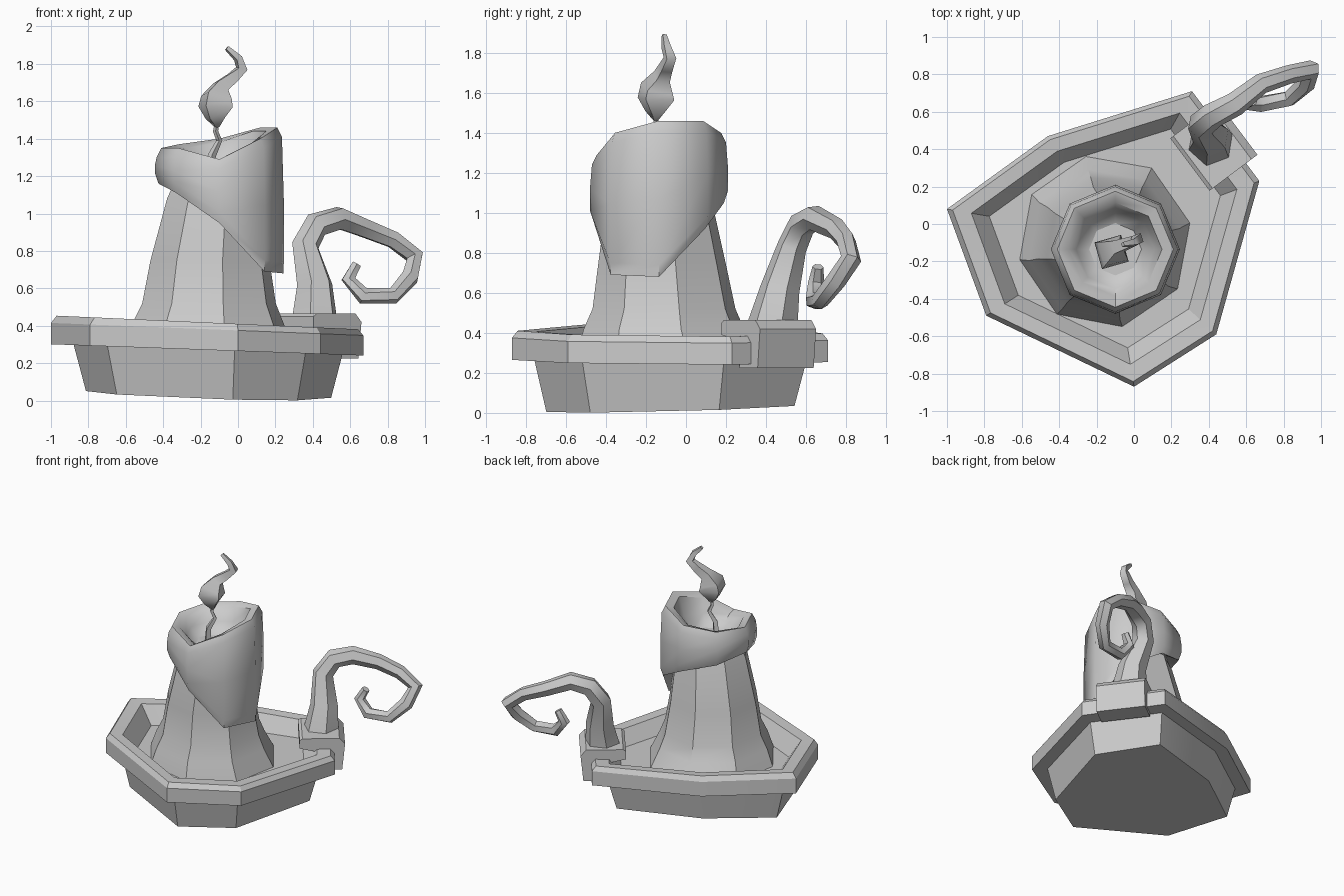
import bpy, bmesh
from math import cos, sin, pi, radians
from mathutils import Vector

if "Cube" in bpy.data.objects:
    bpy.data.objects.remove(bpy.data.objects["Cube"])


def loft(name, rings, angle=35):
    """Skin a list of equal-length rings, cap both ends, shade smooth by angle."""
    bm = bmesh.new()
    vs = [[bm.verts.new(p) for p in ring] for ring in rings]
    n = len(rings[0])
    for a, b in zip(vs, vs[1:]):
        for i in range(n):
            j = (i + 1) % n
            bm.faces.new((a[i], a[j], b[j], b[i]))
    bm.faces.new(vs[0][::-1])
    bm.faces.new(vs[-1])
    bmesh.ops.recalc_face_normals(bm, faces=bm.faces)
    me = bpy.data.meshes.new(name)
    bm.to_mesh(me)
    bm.free()
    ob = bpy.data.objects.new(name, me)
    bpy.context.collection.objects.link(ob)
    bpy.ops.object.select_all(action='DESELECT')
    ob.select_set(True)
    bpy.context.view_layer.objects.active = ob
    bpy.ops.object.shade_smooth_by_angle(angle=radians(angle))
    return ob


def circle(cx, cy, z, r, n, phase=0):
    return [(cx + r * cos(phase + 2 * pi * i / n),
             cy + r * sin(phase + 2 * pi * i / n), z) for i in range(n)]


def tube(name, path, sides, phase=0, angle=50):
    """Sweep a polygon along (x, y, z, radius) points without twisting."""
    pts = [Vector(p[:3]) for p in path]
    side = Vector((cos(phase), sin(phase), 0))
    rings = []
    for i, p in enumerate(pts):
        t = Vector((0, 0, 0))
        if i:
            t += (p - pts[i - 1]).normalized()
        if i < len(pts) - 1:
            t += (pts[i + 1] - p).normalized()
        t.normalize()
        side = (side - t * side.dot(t)).normalized()
        up = t.cross(side)
        r = path[i][3]
        rings.append([p + r * (cos(2 * pi * k / sides) * side + sin(2 * pi * k / sides) * up)
                      for k in range(sides)])
    return loft(name, rings, angle)


# Tray: crooked seven-sided outline, scaled per ring with tilted planes
outline = [(-1, .08), (-.79, -.49), (0, -.87), (.44, -.59), (.67, .23), (.31, .71), (-.46, .47)]
TC = (-.13, -.07)


def tray_ring(s, z, sx, sy=0):
    pts = [(TC[0] + (x - TC[0]) * s, TC[1] + (y - TC[1]) * s) for x, y in outline]
    return [(x, y, max(0, z + sx * x + sy * y)) for x, y in pts]


loft("tray", [
    tray_ring(.785, .025, -.03, .03),
    tray_ring(.86, .265, -.036),
    tray_ring(1, .265, -.036),
    tray_ring(1, .375, -.04),
    tray_ring(.965, .41, -.045),
    tray_ring(.85, .405, -.045),
    tray_ring(.74, .29, -.02),
], 30)

# Candle body: flared eight-sided column
loft("candle_body", [circle(x, y, z, r, 8, radians(12)) for x, y, z, r in [
    (-.16, -.09, .27, .475), (-.16, -.11, .42, .41), (-.155, -.11, .52, .365),
    (-.15, -.12, .75, .325), (-.12, -.135, 1.08, .265), (-.1, -.14, 1.2, .23)]], 40)

# Melted wax collar: uneven rim and a long drip on the right
rim_z = [1.46, 1.46, 1.40, 1.37, 1.35, 1.35, 1.29, 1.40]
hem_z = [.68, .92, 1.05, 1.12, 1.16, 1.11, .95, .69]


def wax_ring(r, zfunc, inset=False):
    out = []
    for i in range(8):
        a = i * pi / 4
        t, h = rim_z[i], hem_z[i]
        z = zfunc(t, h)
        rr = r(z) if callable(r) else r
        out.append((-.1 + rr * cos(a), -.135 + rr * sin(a), z))
    return out


def body_r(z):
    return .24 + max(0, 1.2 - z) * .14


loft("melted_wax", [
    wax_ring(body_r, lambda t, h: h + .04),
    wax_ring(lambda z: max(.325, body_r(z) + .03), lambda t, h: h),
    wax_ring(.345, lambda t, h: h + .06),
    wax_ring(.345, lambda t, h: h * .5 + t * .5),
    wax_ring(.335, lambda t, h: t - .05),
    wax_ring(.31, lambda t, h: t),
    wax_ring(.25, lambda t, h: t - .02),
    wax_ring(.21, lambda t, h: t * .4 + .72),
    wax_ring(.14, lambda t, h: 1.2),
], 50)

# Wick and flame with a curling tail
tube("wick", [(-.15, -.16, 1.18, .025), (-.14, -.16, 1.31, .022), (-.1, -.14, 1.39, .016),
              (-.12, -.15, 1.44, .014), (-.11, -.15, 1.5, .012)], 4)
tube("flame", [(-.11, -.15, 1.46, .012), (-.12, -.15, 1.51, .06), (-.12, -.15, 1.57, .105),
               (-.115, -.145, 1.62, .095), (-.09, -.12, 1.68, .05), (-.03, -.1, 1.725, .04),
               (.02, -.08, 1.775, .035), (0, -.1, 1.83, .025), (-.06, -.11, 1.885, .015)],
     4, radians(60), 70)

# Handle bracket: hooked profile (outward distance, height) over the tray edge
hook = [(.43, .45), (.45, .465), (.71, .465), (.75, .42), (.73, .225), (.58, .225),
        (.56, .36), (.43, .39)]
loft("handle_bracket", [[(.8 * n - .6 * v, .6 * n + .8 * v, z) for n, z in hook]
                        for v in (-.1, .25)], 30)

# Curled handle
tube("handle", [
    (.41, .43, .42, .13), (.41, .47, .62, .10), (.36, .53, .83, .075), (.42, .58, .94, .07),
    (.54, .64, .975, .065), (.68, .75, .92, .055), (.83, .80, .86, .05), (.945, .825, .77, .052),
    (.92, .75, .66, .05), (.83, .67, .56, .045), (.67, .64, .56, .045), (.59, .65, .65, .04),
    (.635, .66, .73, .028)], 6, radians(20))
